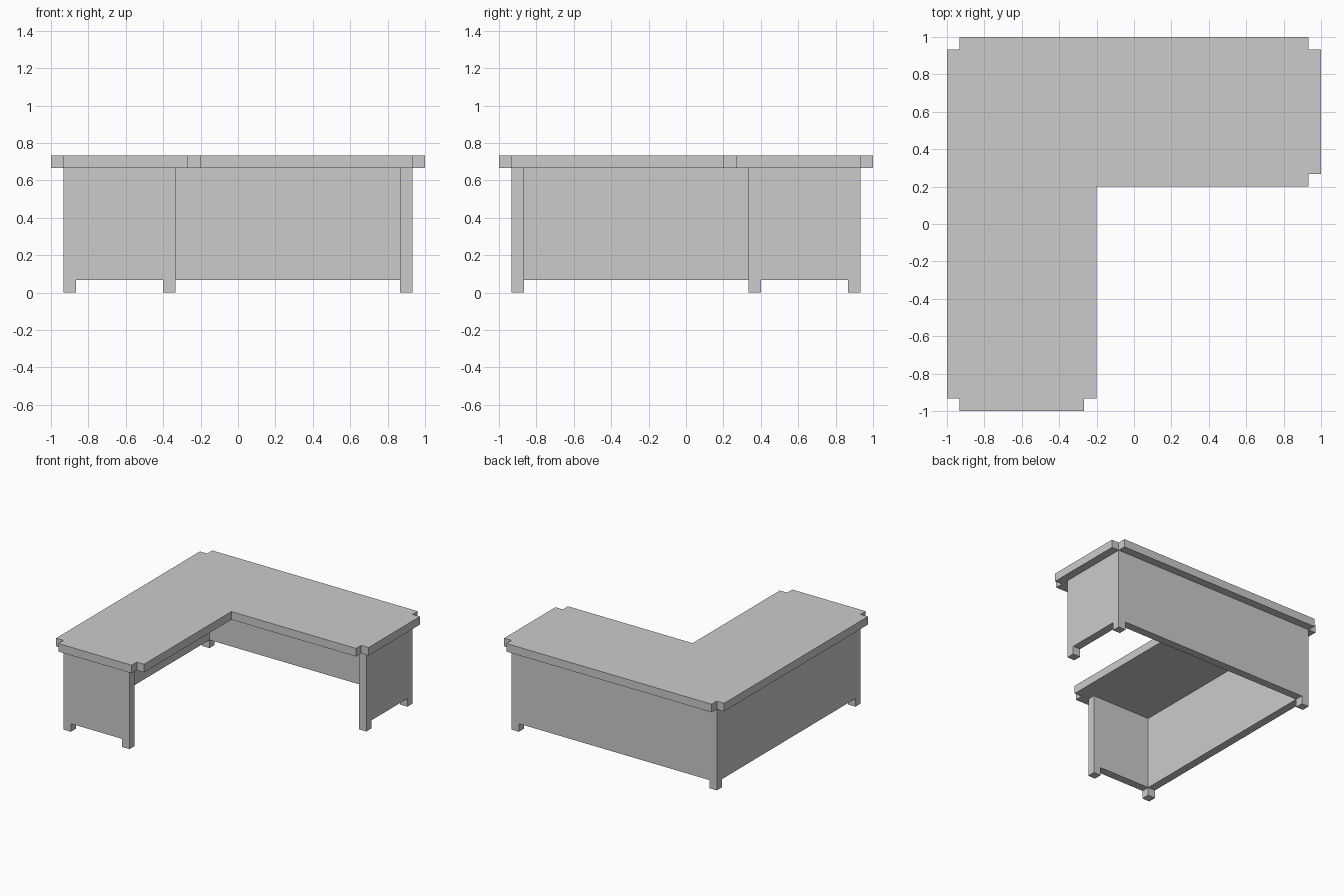
import bpy
import bmesh

if "Cube" in bpy.data.objects:
    bpy.data.objects.remove(bpy.data.objects["Cube"])

U = 1 / 15  # the desk sits on a 30 x 30 module grid


def slab(name, outline, z0, z1):
    """Extrude a counter-clockwise plan outline (in modules) from z0 to z1."""
    bm = bmesh.new()
    base = bm.faces.new([bm.verts.new((x * U, y * U, z0 * U)) for x, y in outline])
    top = bmesh.ops.extrude_face_region(bm, geom=[base], use_keep_orig=True)["geom"]
    verts = [g for g in top if isinstance(g, bmesh.types.BMVert)]
    bmesh.ops.translate(bm, verts=verts, vec=(0, 0, (z1 - z0) * U))
    bmesh.ops.recalc_face_normals(bm, faces=bm.faces)
    mesh = bpy.data.meshes.new(name)
    bm.to_mesh(mesh)
    bm.free()
    obj = bpy.data.objects.new(name, mesh)
    bpy.context.collection.objects.link(obj)
    return obj


# L-shaped desktop with notched outer corners
slab("desktop", [
    (-14, -15), (-4, -15), (-4, -14), (-3, -14), (-3, 3), (14, 3), (14, 4), (15, 4),
    (15, 14), (14, 14), (14, 15), (-14, 15), (-14, 14), (-15, 14), (-15, -14), (-14, -14),
], 10, 11)

# Continuous wall: front end, left side, back and right end panels
slab("side_panels", [
    (-14, -14), (-5, -14), (-5, -13), (-13, -13), (-13, 13),
    (13, 13), (13, 5), (14, 5), (14, 14), (-14, 14),
], 1, 10)

# Feet under the panel ends and corners
feet = {
    "front_left_foot": (-14, -14), "front_inner_foot": (-6, -14),
    "back_left_foot": (-14, 13), "back_right_foot": (13, 13),
    "right_inner_foot": (13, 5),
}
for name, (x, y) in feet.items():
    slab(name, [(x, y), (x + 1, y), (x + 1, y + 1), (x, y + 1)], 0, 1)
